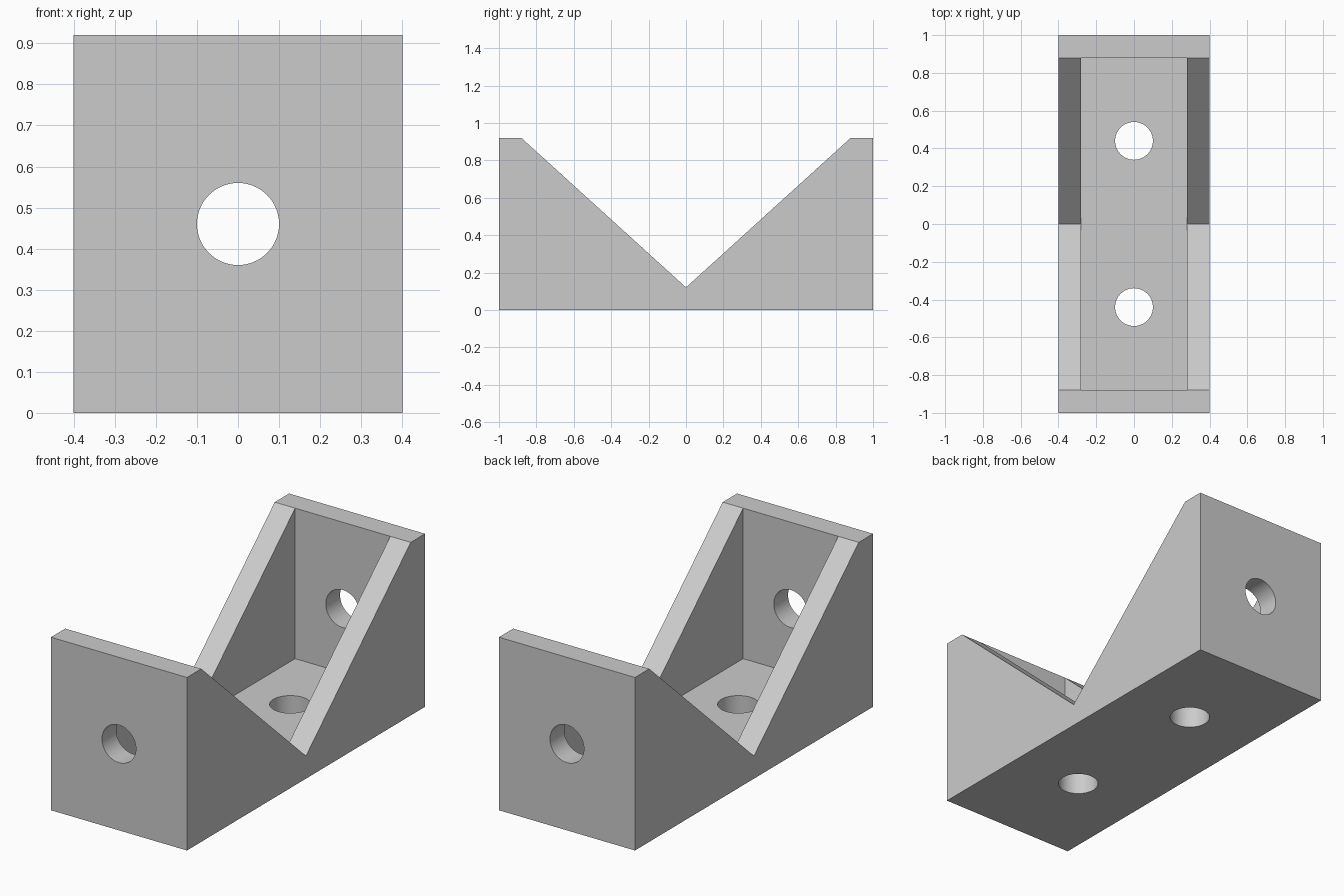
import bpy, bmesh, math
from mathutils import Matrix

cube = bpy.data.objects.get("Cube")
if cube:
    bpy.data.objects.remove(cube, do_unlink=True)

HALF_W, HALF_L, HEIGHT, WALL, HOLE = 0.4, 1.0, 0.92, 0.12, 0.1

grey = bpy.data.materials.new("plain grey")
grey.use_nodes = True
colour = (0.6, 0.6, 0.6, 1)
grey.diffuse_color = colour
grey.node_tree.nodes["Principled BSDF"].inputs["Base Color"].default_value = colour


def add_object(name, bm):
    bmesh.ops.recalc_face_normals(bm, faces=bm.faces)
    mesh = bpy.data.meshes.new(name)
    bm.to_mesh(mesh)
    bm.free()
    mesh.materials.append(grey)
    obj = bpy.data.objects.new(name, mesh)
    bpy.context.collection.objects.link(obj)
    return obj


def prism(name, profile, half_width):
    """Extrude a (y, z) profile across x."""
    bm = bmesh.new()
    face = bm.faces.new([bm.verts.new((-half_width, y, z)) for y, z in profile])
    new = bmesh.ops.extrude_face_region(bm, geom=[face])["geom"]
    verts = [v for v in new if isinstance(v, bmesh.types.BMVert)]
    bmesh.ops.translate(bm, verts=verts, vec=(2 * half_width, 0, 0))
    return add_object(name, bm)


def drill(name, centre, depth, rotation=Matrix()):
    bm = bmesh.new()
    bmesh.ops.create_cone(bm, cap_ends=True, segments=64, radius1=HOLE, radius2=HOLE,
                          depth=depth, matrix=Matrix.Translation(centre) @ rotation)
    return add_object(name, bm)


# Double bracket: two end plates joined by a floor and sloping side webs
inner = HALF_L - WALL
bracket = prism("double_corner_bracket", [
    (-HALF_L, 0), (HALF_L, 0), (HALF_L, HEIGHT), (inner, HEIGHT),
    (0, WALL + 0.001), (-inner, HEIGHT), (-HALF_L, HEIGHT)], HALF_W)

# Cutters: the trough between the webs, the end holes and the floor holes
trough = prism("trough_cutter", [(-inner, WALL), (inner, WALL),
                                 (inner, HEIGHT + 0.2), (-inner, HEIGHT + 0.2)],
               HALF_W - WALL)
cutters = [trough,
           drill("end_hole_cutter", (0, 0, HEIGHT / 2), 3 * HALF_L,
                 Matrix.Rotation(math.pi / 2, 4, "X"))]
for side, name in ((-1, "front"), (1, "back")):
    cutters.append(drill(name + "_floor_hole_cutter", (0, side * inner / 2, 0), 0.4))

for cutter in cutters:
    cutter.hide_render = True
    cutter.hide_set(True)
    cut = bracket.modifiers.new(cutter.name, "BOOLEAN")
    cut.operation = "DIFFERENCE"
    cut.solver = "EXACT"
    cut.object = cutter

# Apply the cuts and smooth only the bores
bpy.context.view_layer.objects.active = bracket
bracket.select_set(True)
for cut in list(bracket.modifiers):
    bpy.ops.object.modifier_apply(modifier=cut.name)
for cutter in cutters:
    bpy.data.objects.remove(cutter, do_unlink=True)
bpy.ops.object.shade_smooth_by_angle(angle=math.radians(30))
